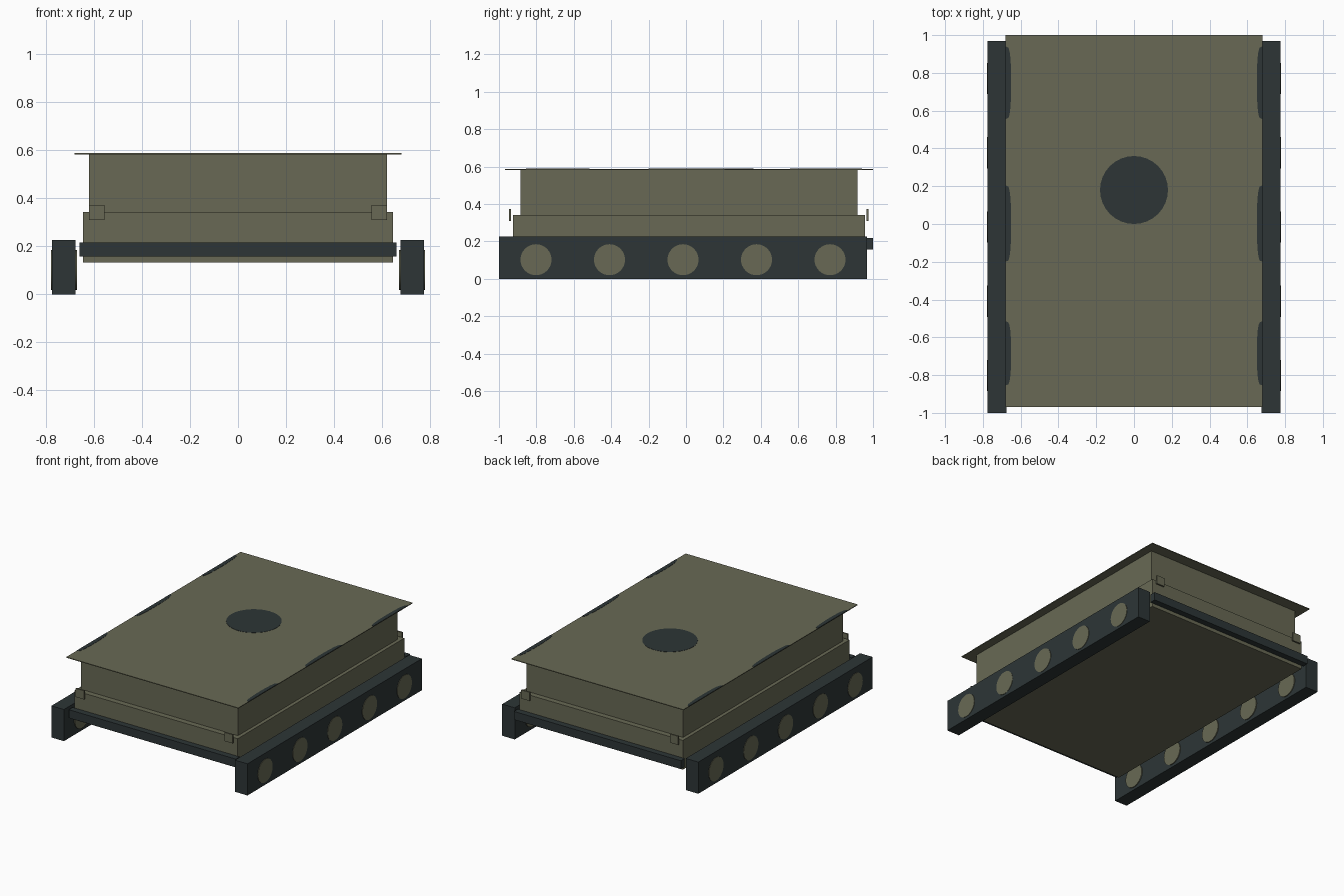
import bpy, bmesh, math

if "Cube" in bpy.data.objects:
    bpy.data.objects.remove(bpy.data.objects["Cube"])


def material(name, rgb):
    m = bpy.data.materials.new(name)
    m.diffuse_color = (*rgb, 1)
    m.use_nodes = True
    m.node_tree.nodes["Principled BSDF"].inputs["Base Color"].default_value = m.diffuse_color
    return m


OLIVE = material("olive paint", (0.138, 0.141, 0.089))
DARK = material("dark rubber", (0.026, 0.036, 0.037))


def finish(name, bm, mat):
    bmesh.ops.recalc_face_normals(bm, faces=bm.faces)
    mesh = bpy.data.meshes.new(name)
    bm.to_mesh(mesh)
    bm.free()
    mesh.materials.append(mat)
    ob = bpy.data.objects.new(name, mesh)
    bpy.context.collection.objects.link(ob)
    return ob


def box(name, x, y, z, mat):
    """Box from (min, max) ranges on each axis."""
    bm = bmesh.new()
    bmesh.ops.create_cube(bm, size=1)
    for v in bm.verts:
        v.co = [(a + b) / 2 + c * (b - a) for c, (a, b) in zip(v.co, (x, y, z))]
    return finish(name, bm, mat)


def prism(name, outline, z0, z1, mat):
    """Flat outline in x, y raised from z0 to z1."""
    bm = bmesh.new()
    face = bm.faces.new([bm.verts.new((x, y, z0)) for x, y in outline])
    top = bmesh.ops.extrude_face_region(bm, geom=[face])["geom"]
    for v in top:
        if isinstance(v, bmesh.types.BMVert):
            v.co.z = z1
    return finish(name, bm, mat)


def select_smooth(ob):
    bpy.ops.object.select_all(action='DESELECT')
    ob.select_set(True)
    bpy.context.view_layer.objects.active = ob
    bpy.ops.object.shade_smooth_by_angle()


# Hull, upper body and thin overhanging roof
ROOF = 0.588
box("lower_hull", (-0.645, 0.645), (-0.925, 0.957), (0.133, 0.342), OLIVE)
box("upper_body", (-0.62, 0.62), (-0.885, 0.918), (0.342, 0.585), OLIVE)
box("roof_plate", (-0.68, 0.68), (-0.968, 1.0), (0.583, ROOF), OLIVE)

# Bumpers
box("front_bumper", (-0.66, 0.66), (-0.968, -0.925), (0.158, 0.217), DARK)
box("rear_bumper", (-0.66, 0.66), (0.957, 1.0), (0.158, 0.217), DARK)

# Round roof hatch
ring = [(0.18 * math.cos(i * math.tau / 32), 0.18 + 0.18 * math.sin(i * math.tau / 32))
        for i in range(32)]
prism("roof_hatch", ring, ROOF - 0.001, ROOF + 0.0015, DARK)

for side, s in (("left", -1), ("right", 1)):
    # Track block
    box(f"{side}_track", sorted((s * 0.676, s * 0.775)), (-1.0, 0.968), (0, 0.226), DARK)

    # Road wheels, just proud of both track faces
    for n in range(5):
        bm = bmesh.new()
        bmesh.ops.create_cone(bm, cap_ends=True, segments=32, radius1=0.083,
                              radius2=0.083, depth=0.108)
        for v in bm.verts:
            v.co = (s * 0.724 + v.co.z, -0.802 + 0.393 * n + v.co.x, 0.102 + v.co.y)
        select_smooth(finish(f"{side}_wheel_{n + 1}", bm, OLIVE))

    # Lamps front and rear, standing slightly off the hull
    for end, y in (("front", (-0.947, -0.936)), ("rear", (0.965, 0.976))):
        box(f"{side}_{end}_lamp", sorted((s * 0.555, s * 0.62)), y, (0.31, 0.372), OLIVE)

    # Dark rounded strips along the roof edges
    for n, (a, b) in enumerate(((-0.855, -0.515), (-0.2, 0.205), (0.555, 0.94))):
        mid, half = (a + b) / 2, (b - a) / 2
        arc = []
        for i in range(13):
            t = math.pi * i / 12
            c = math.cos(t)
            arc.append((s * (0.68 - 0.03 * math.sin(t) ** 0.5 if 0 < i < 12 else 0.68),
                        mid + half * c))
        prism(f"{side}_roof_strip_{n + 1}", arc, ROOF - 0.001, ROOF + 0.0015, DARK)
